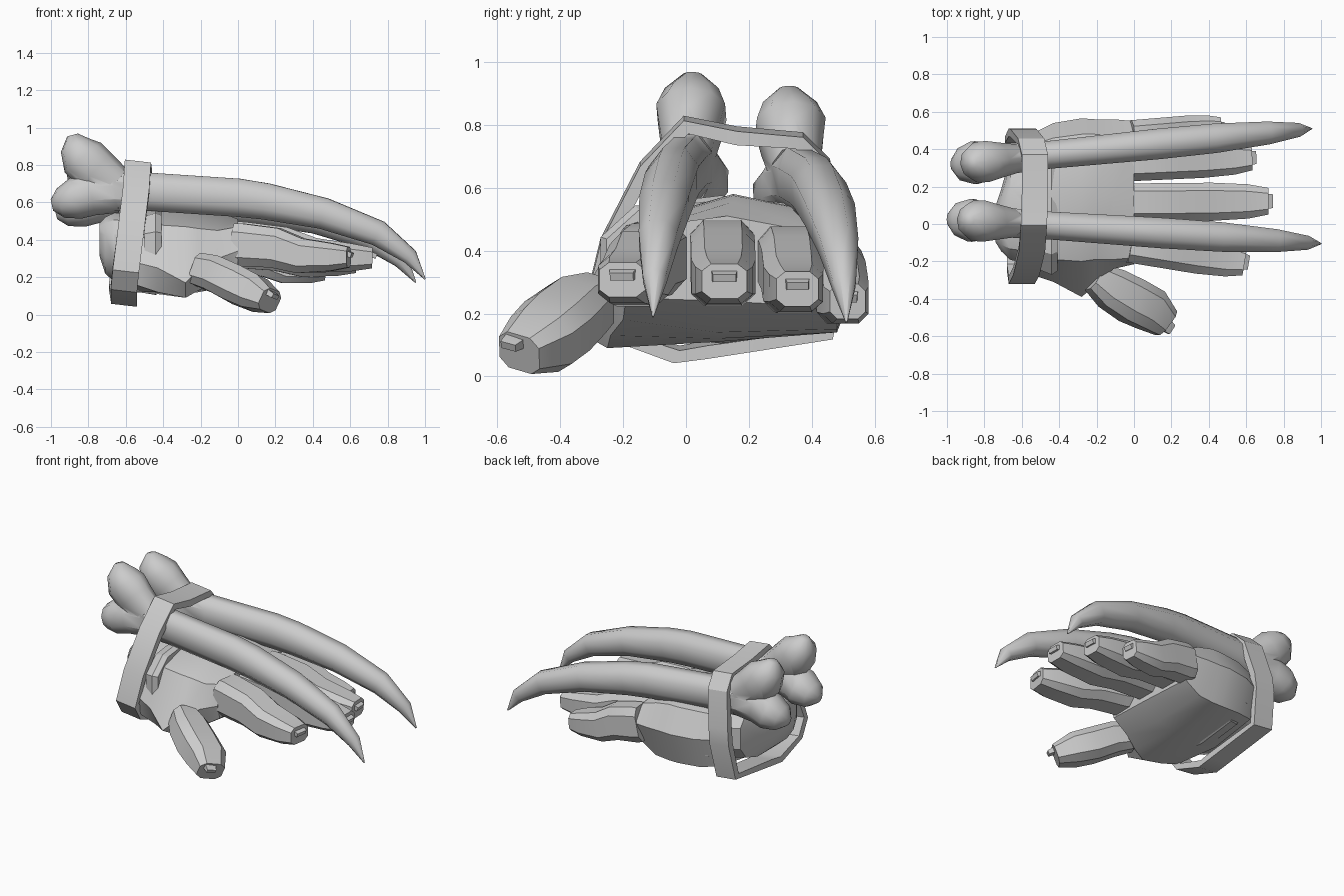
import bpy, bmesh, math
from mathutils import Vector

if "Cube" in bpy.data.objects:
    bpy.data.objects.remove(bpy.data.objects["Cube"])

grey = bpy.data.materials.new("plain grey")
grey.diffuse_color = (0.6, 0.6, 0.6, 1)
grey.use_nodes = True
grey.node_tree.nodes["Principled BSDF"].inputs["Base Color"].default_value = grey.diffuse_color


def smooth(ob, angle):
    bpy.ops.object.select_all(action='DESELECT')
    ob.select_set(True)
    bpy.context.view_layer.objects.active = ob
    bpy.ops.object.shade_smooth_by_angle(angle=math.radians(angle))


def finish(name, bm, angle):
    bmesh.ops.recalc_face_normals(bm, faces=bm.faces)
    me = bpy.data.meshes.new(name)
    bm.to_mesh(me)
    bm.free()
    me.materials.append(grey)
    ob = bpy.data.objects.new(name, me)
    bpy.context.collection.objects.link(ob)
    smooth(ob, angle)
    return ob


def merge(ob, others, angle):
    """Fuse other solids into ob so no inner walls remain."""
    bpy.context.view_layer.objects.active = ob
    for o in others:
        m = ob.modifiers.new("join", 'BOOLEAN')
        m.operation, m.solver, m.object = 'UNION', 'EXACT', o
        bpy.ops.object.modifier_apply(modifier=m.name)
        bpy.data.objects.remove(o)
    smooth(ob, angle)


def skin(bm, rings, closed=False):
    """Join rings of points with quads, capping the ends of an open run."""
    vs = [[bm.verts.new(p) for p in r] for r in rings]
    n = len(vs[0])
    pairs = list(zip(vs, vs[1:])) + ([(vs[-1], vs[0])] if closed else [])
    for a, b in pairs:
        for i in range(n):
            j = (i + 1) % n
            bm.faces.new((a[i], a[j], b[j], b[i]))
    if closed:
        return None
    bm.faces.new(vs[0])
    return bm.faces.new(vs[-1])


def tube(name, path, sides=8, power=1.0, angle=35, roll=0.0, notch=0.0, upright=False):
    """Loft along (x, y, z, half width, half height) stations."""
    rings = []
    pts = [Vector(p[:3]) for p in path]
    for k, p in enumerate(path):
        t = (pts[min(k + 1, len(pts) - 1)] - pts[max(k - 1, 0)]).normalized()
        if upright:
            t = Vector((1, 0, 0))
        ref = Vector((0, 0, 1)) if abs(t.z) < 0.95 else Vector((1, 0, 0))
        side = ref.cross(t).normalized()
        up = t.cross(side)
        if roll:
            side, up = (side * math.cos(roll) + up * math.sin(roll),
                        up * math.cos(roll) - side * math.sin(roll))
        ring = []
        for i in range(sides):
            a = 2 * math.pi * (i + 0.5) / sides
            c, s = math.cos(a), math.sin(a)
            ring.append(pts[k] + side * p[3] * math.copysign(abs(c) ** power, c)
                        + up * p[4] * math.copysign(abs(s) ** power, s))
        rings.append(ring)
    bm = bmesh.new()
    end = skin(bm, rings)
    if notch:  # hollow slot in the blunt end
        bmesh.ops.inset_region(bm, faces=[end], thickness=notch, depth=-notch)
    return finish(name, bm, angle)


# Bone claws: tapered curved shaft with a two lobed knuckle at the rear
shaft = [(-0.82, .69, .08, .10), (-0.68, .665, .085, .12), (-0.45, .655, .08, .11),
         (0, .625, .086, .11), (.15, .605, .088, .105), (.46, .54, .085, .09),
         (.75, .435, .066, .074), (.92, .31, .04, .046), (1.0, .19, .003, .004)]
upper_lobe = [(-0.66, .69, .08, .11), (-0.76, .77, .10, .125), (-0.83, .84, .115, .125),
              (-0.87, .905, .09, .085), (-0.885, .96, .03, .03)]
lower_lobe = [(-0.64, .655, .08, .11), (-0.78, .65, .10, .12), (-0.87, .62, .12, .112),
              (-0.95, .595, .09, .08), (-0.995, .585, .03, .03)]
for tag, y0, y1, dx, dz in (("front", .025, -.105, 0, 0), ("rear", .32, .51, -.05, -.045)):
    def place(stations):
        out = []
        for x, z, w, h in stations:
            f = (x + 0.95) / 1.95
            out.append((x + dx * (f - 0.4 * (x < -0.6)), y0 + (y1 - y0) * max(f, 0),
                        z + dz * (1 - f * 0.6), w, h))
        return out
    claw = tube(tag + "_claw", place(shaft), 8, .95, 60)
    merge(claw, [tube("upper_knob", place(upper_lobe), 10, .95, 60),
                 tube("lower_knob", place(lower_lobe), 10, .95, 60)], 60)

# Strap: flat band looped around the wrist and both claws
loop = [(-.535, 0, .80), (-.53, .16, .765), (-.53, .36, .75), (-.55, .44, .67),
        (-.59, .485, .46), (-.60, .49, .36), (-.62, .45, .14), (-.61, .07, .085),
        (-.61, -.03, .07), (-.61, -.23, .14), (-.60, -.30, .24), (-.575, -.25, .43),
        (-.545, -.13, .66)]
mid = Vector((0, .13, .42))
rings = []
for x, y, z in loop:
    out = (Vector((0, y, z)) - mid).normalized() * 0.022
    c = Vector((x, y, z))
    tilt = Vector((.07, 0, -.008))
    rings.append([c - tilt - out, c + tilt - out, c + tilt + out, c - tilt + out])
bm = bmesh.new()
skin(bm, rings, closed=True)
finish("strap", bm, 30)

# Hand: gloved wrist flaring to the thumb side, then stepping in to the palm
profiles = [
    (-.55, [(-.25, .16), (-.27, .28), (-.16, .48), (.15, .55), (.42, .50), (.48, .36), (.43, .17), (.1, .12)]),
    (-.43, [(-.25, .12), (-.31, .25), (-.19, .48), (.15, .575), (.46, .51), (.54, .36), (.47, .15), (.1, .11)]),
    (-.28, [(-.25, .09), (-.39, .17), (-.20, .47), (.15, .58), (.48, .51), (.565, .36), (.48, .14), (.1, .11)]),
    (-.21, [(-.24, .13), (-.33, .24), (-.19, .46), (.15, .575), (.48, .51), (.56, .36), (.48, .14), (.1, .12)]),
    (-.11, [(-.20, .18), (-.24, .30), (-.19, .45), (.15, .555), (.47, .49), (.56, .36), (.48, .15), (.1, .14)]),
    (.0, [(-.19, .25), (-.215, .34), (-.18, .47), (.13, .51), (.45, .45), (.55, .36), (.48, .22), (.1, .24)]),
]
bm = bmesh.new()
skin(bm, [[(x, y, z) for y, z in ring] for x, ring in profiles])
hand = finish("hand", bm, 30)
wrist = tube("wrist", [(-.74, .0, .40, .10, .09), (-.71, .02, .37, .17, .155),
                       (-.66, .09, .36, .29, .19), (-.50, .10, .34, .33, .195)],
             12, .75, 50, upright=True)
merge(hand, [wrist], 32)

# Raised edge of the glove over the back of the hand
tube("glove_cuff", [(-.50, .11, .335, .37, .22), (-.44, .11, .34, .395, .235),
                    (-.41, .11, .34, .375, .22)], 10, .7, 30, upright=True)

# Fingers: (name, root y, tip y, tip x, root z, tip z, half width)
fingers = [("index", -.105, -.205, .61, .375, .305, .11),
           ("middle", .115, .122, .74, .385, .30, .107),
           ("ring", .325, .355, .65, .365, .275, .10),
           ("little", .475, .515, .48, .335, .235, .085)]
for name, ya, yb, tx, za, zb, w in fingers:
    def at(f, dz, width, height):
        return (tx * f, ya + (yb - ya) * f, za + (zb - za) * f + dz, width, height)
    tube(name + "_finger", [at(-.04, 0, w, .115), at(.03, 0, w, .12),
                            at(.33, .005, w, .112), at(.55, -.022, w, .098),
                            at(.82, -.01, w * .9, .078), at(.97, .0, w * .7, .058)],
         8, .6, 30, notch=.018)
    # nail
    tube(name + "_nail", [at(.76, .035, w * .55, .022), at(.92, .024, w * .52, .022),
                          at(1.0, .012, w * .42, .016)], 4, .6, 30)

# Thumb splayed out to the front and down
tube("thumb", [(-.21, -.285, .24, .08, .09), (-.12, -.345, .215, .115, .10),
               (-.01, -.41, .16, .125, .105), (.09, -.46, .115, .12, .10),
               (.17, -.53, .075, .085, .066)], 8, .65, 30, roll=-.25, notch=.015)
tube("thumb_nail", [(.10, -.49, .15, .05, .02), (.17, -.54, .115, .045, .02),
                    (.20, -.565, .095, .035, .015)], 4, .6, 30, roll=-.25)
